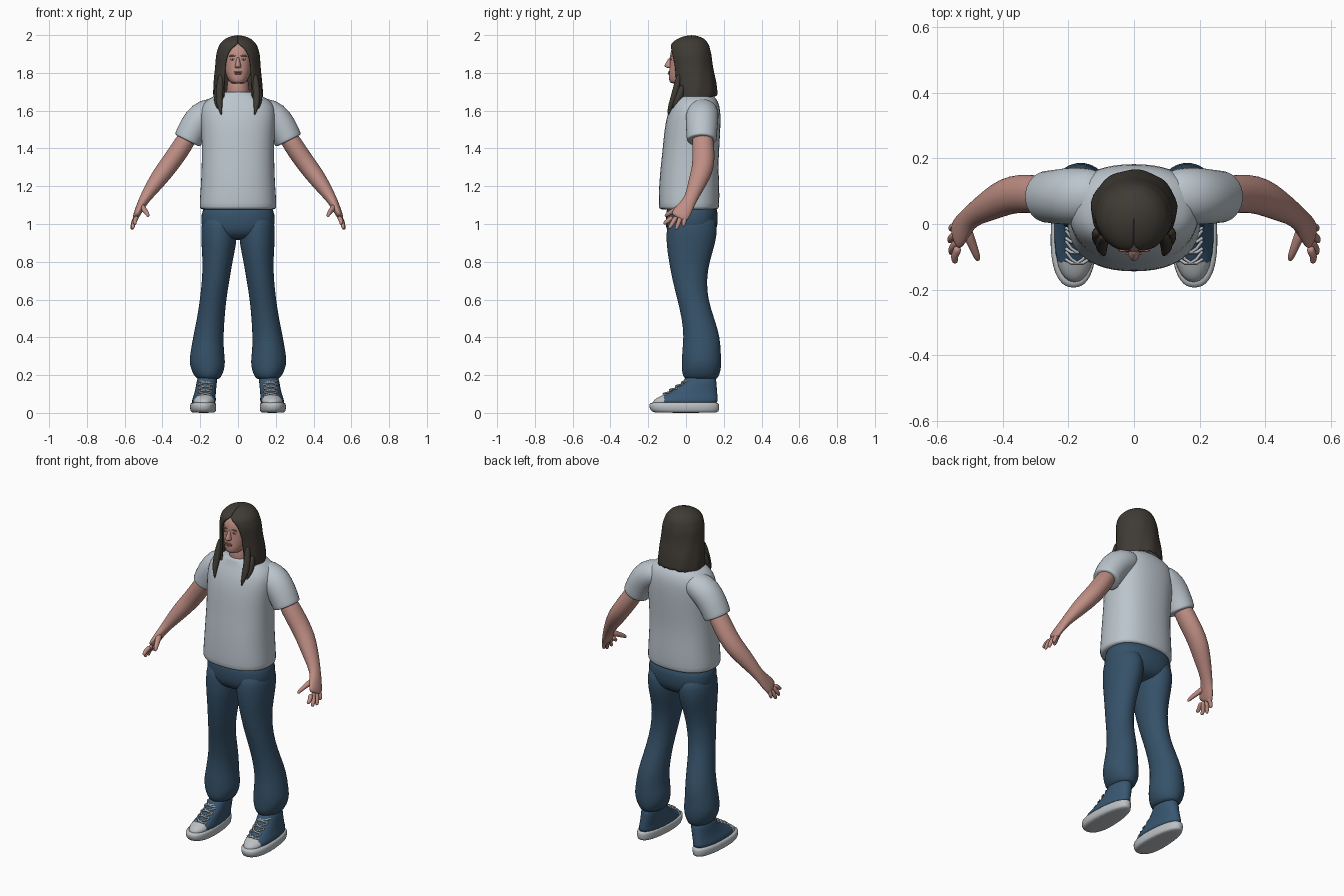
import bpy, bmesh
from math import sin, cos, pi, copysign
from mathutils import Vector, Matrix

if "Cube" in bpy.data.objects:
    bpy.data.objects.remove(bpy.data.objects["Cube"])


def material(name, r, g, b):
    m = bpy.data.materials.new(name)
    m.use_nodes = True
    m.diffuse_color = (r, g, b, 1)
    bsdf = m.node_tree.nodes["Principled BSDF"]
    bsdf.inputs["Base Color"].default_value = (r, g, b, 1)
    bsdf.inputs["Roughness"].default_value = 0.8
    return m


SKIN = material("skin", .52, .27, .23)
LIP = material("lip", .36, .14, .12)
HAIR = material("dark brown hair", .05, .043, .034)
SHIRT = material("pale grey cotton", .5, .56, .61)
DENIM = material("blue denim", .036, .083, .14)
CANVAS = material("blue canvas", .04, .095, .165)
RUBBER = material("light rubber", .5, .53, .55)
EYE = material("eye white", .5, .46, .43)


def finish(name, bm, mat, mirror=False, level=1, thickness=0):
    """Turn a bmesh into a smooth object, optionally mirrored left to right."""
    mesh = bpy.data.meshes.new(name)
    bm.to_mesh(mesh)
    bm.free()
    mesh.materials.append(mat)
    mesh.shade_smooth()
    ob = bpy.data.objects.new(name, mesh)
    bpy.context.collection.objects.link(ob)
    if mirror:
        ob.modifiers.new("mirror", "MIRROR").use_mirror_merge = False
    if thickness:
        solid = ob.modifiers.new("thickness", "SOLIDIFY")
        solid.thickness = thickness
        solid.offset = -1
    if level:
        sub = ob.modifiers.new("smooth", "SUBSURF")
        sub.levels = sub.render_levels = level
    return ob


def skin_rings(rings):
    """Join equal rings of points into a capped skin."""
    bm = bmesh.new()
    vs = [[bm.verts.new(p) for p in ring] for ring in rings]
    n = len(vs[0])
    for a, b in zip(vs, vs[1:]):
        for i in range(n):
            bm.faces.new((a[i], a[(i + 1) % n], b[(i + 1) % n], b[i]))
    bm.faces.new(vs[0])
    bm.faces.new(vs[-1])
    bmesh.ops.recalc_face_normals(bm, faces=bm.faces)
    return bm


def power(v, p):
    return copysign(abs(v) ** p, v)


def stack(rows, p=1, taper=0, seg=24):
    """Level oval rings, each row: z, centre x, half width, front y, back y."""
    rings = []
    for z, cx, rx, yf, yb in rows:
        ring = []
        for i in range(seg):
            a = 2 * pi * i / seg
            s, c = power(sin(a), p), power(cos(a), p)
            ring.append((cx + rx * s * (1 + taper * c),
                         (yf + yb) / 2 - (yb - yf) / 2 * c, z))
        rings.append(ring)
    return skin_rings(rings)


def tube(rows, seg=16):
    """Oval rings square to a path, each row: x, y, z, thickness, breadth."""
    pts = [Vector(r[:3]) for r in rows]
    rings = []
    for k, (pt, row) in enumerate(zip(pts, rows)):
        t = (pts[min(k + 1, len(pts) - 1)] - pts[max(k - 1, 0)]).normalized()
        u = t.cross(Vector((0, 1, 0))).normalized()
        v = u.cross(t)
        rings.append([pt + u * row[3] * cos(a) + v * row[4] * sin(a)
                      for a in (2 * pi * i / seg for i in range(seg))])
    return skin_rings(rings)


def ball(name, loc, size, mat, mirror=False):
    bm = bmesh.new()
    bmesh.ops.create_uvsphere(bm, u_segments=16, v_segments=10, radius=1,
                              matrix=Matrix.LocRotScale(Vector(loc), None, Vector(size)))
    finish(name, bm, mat, mirror, level=0)


def lookup(table, x):
    """Straight-line reading of a falling table."""
    for a, b in zip(table, table[1:]):
        if x >= b[0]:
            f = min(1, max(0, (a[0] - x) / (a[0] - b[0])))
            return [m + (n - m) * f for m, n in zip(a[1:], b[1:])]
    return list(table[-1][1:])


# Shirt body and sleeves
finish("shirt", stack([
    (1.075, 0, .185, -.125, .16), (1.08, 0, .204, -.143, .173), (1.1, 0, .206, -.147, .178),
    (1.2, 0, .198, -.144, .178), (1.3, 0, .194, -.136, .172), (1.4, 0, .192, -.124, .177),
    (1.5, 0, .197, -.116, .183), (1.58, 0, .203, -.1, .185), (1.63, 0, .193, -.08, .178),
    (1.665, 0, .158, -.062, .162), (1.688, 0, .1, -.055, .135), (1.7, 0, .077, -.05, .12),
    (1.7, 0, .066, -.04, .11)], p=.85), SHIRT)
finish("sleeve", tube([
    (.07, .09, 1.61, .05, .06), (.13, .088, 1.6, .075, .085), (.19, .085, 1.57, .087, .09),
    (.235, .083, 1.51, .081, .085), (.264, .083, 1.45, .077, .081),
    (.267, .083, 1.444, .076, .08), (.269, .083, 1.44, .066, .07)]), SHIRT, True)

# Jeans
finish("jeans_hips", stack([
    (1.12, 0, .18, -.1, .16), (1.05, 0, .197, -.109, .172), (.98, 0, .196, -.109, .168),
    (.94, 0, .17, -.09, .145), (.915, 0, .1, -.05, .1)], p=.85), DENIM)
finish("jeans_leg", stack([
    (1.06, .1, .085, -.09, .15), (.98, .1, .097, -.104, .168), (.9, .101, .094, -.106, .158),
    (.8, .108, .079, -.091, .124), (.7, .118, .073, -.072, .109), (.6, .132, .07, -.046, .117),
    (.5, .144, .073, -.022, .15), (.4, .158, .081, -.012, .182), (.32, .163, .089, -.022, .184),
    (.27, .163, .097, -.022, .189), (.22, .16, .086, -.024, .184), (.19, .158, .068, -.014, .172),
    (.175, .157, .055, 0, .16)]), DENIM, True)

# Shoes: rubber sole, canvas upper with rubber toe cap, laces
finish("shoe_sole", stack([
    (0, .182, .058, -.165, .165), (.006, .184, .066, -.185, .174), (.03, .185, .07, -.197, .178),
    (.052, .184, .068, -.195, .176), (.056, .182, .06, -.18, .168)], p=.85, taper=.14),
    RUBBER, True)
upper = stack([
    (.04, .182, .065, -.188, .168), (.07, .18, .063, -.172, .17), (.085, .178, .06, -.145, .168),
    (.1, .175, .057, -.112, .167), (.13, .17, .055, -.06, .164), (.16, .166, .054, -.015, .162),
    (.21, .16, .052, .002, .158)], p=.9, taper=.1)
TOE = -.118
bmesh.ops.bisect_plane(upper, geom=upper.verts[:] + upper.edges[:] + upper.faces[:],
                       plane_co=(0, TOE, 0), plane_no=(0, 1, 0))
for f in upper.faces:
    f.material_index = int(f.calc_center_median().y < TOE)
finish("shoe_upper", upper, CANVAS, True).data.materials.append(RUBBER)

curve = bpy.data.curves.new("laces", "CURVE")
curve.dimensions = "3D"
curve.bevel_depth = .005
curve.bevel_resolution = 1
curve.materials.append(RUBBER)
for side in (-1, 1):
    for k in range(4):
        z = .096 + .02 * k
        y = -.11 + (z - .1) * 1.6
        for d in (-1, 1):
            s = curve.splines.new("POLY")
            s.points.add(4)
            for i, pt in enumerate(s.points):
                w = (i - 2) / 2
                pt.co = (side * .173 + d * .036 * w, y + .024 * w * w + .012 * w - .002,
                         z + .006 + .008 * w, 1)
bpy.context.collection.objects.link(bpy.data.objects.new("shoe_laces", curve))

# Arms, fingers and thumb
finish("arm", tube([
    (.23, .086, 1.52, .045, .05), (.29, .09, 1.42, .054, .06), (.345, .094, 1.34, .052, .06),
    (.39, .085, 1.28, .051, .058), (.435, .06, 1.22, .045, .05), (.48, .035, 1.155, .033, .038),
    (.505, .015, 1.115, .026, .036), (.522, -.008, 1.08, .022, .046),
    (.538, -.032, 1.045, .018, .05), (.545, -.042, 1.03, .012, .042)]), SKIN, True)
tips = ((.546, -.118, 1.0), (.558, -.09, .975), (.562, -.053, .97), (.558, -.015, .987))
for name, tip, y in zip(("index", "middle", "ring", "little"), tips, (-.07, -.05, -.026, -.004)):
    root, tip = Vector((.537, y, 1.045 + y * .1)), Vector(tip)
    rows = [(*root.lerp(tip, f), r, r) for f, r in
            ((0, .012), (.3, .0135), (.6, .012), (.9, .0105), (1, .006))]
    rows[2] = (rows[2][0] + .006, *rows[2][1:])
    finish(name + "_finger", tube(rows, 10), SKIN, True)
finish("thumb", tube([
    (.512, -.01, 1.1, .016, .018), (.5, -.045, 1.08, .016, .018), (.488, -.075, 1.065, .013, .014),
    (.478, -.1, 1.05, .011, .012), (.475, -.112, 1.04, .006, .006)], 10), SKIN, True)

# Head and neck
finish("neck", stack([(1.62, 0, .07, -.035, .12), (1.7, 0, .06, -.042, .1),
                      (1.8, 0, .056, -.04, .09)]), SKIN)
finish("head", stack([
    (1.742, 0, .03, -.075, .02), (1.752, 0, .045, -.09, .045), (1.785, 0, .063, -.092, .08),
    (1.83, 0, .074, -.088, .11), (1.88, 0, .078, -.085, .12), (1.93, 0, .073, -.081, .112),
    (1.965, 0, .05, -.05, .09)], p=.9), SKIN)
finish("nose", stack([
    (1.885, 0, .008, -.09, -.06), (1.86, 0, .011, -.103, -.06), (1.84, 0, .017, -.117, -.06),
    (1.83, 0, .019, -.112, -.06), (1.825, 0, .012, -.095, -.06)], seg=12), SKIN)
ball("eye", (.03, -.08, 1.872), (.011, .004, .0055), EYE, True)
ball("iris", (.03, -.083, 1.872), (.005, .0025, .005), HAIR, True)
ball("eyebrow", (.031, -.081, 1.89), (.018, .004, .004), LIP, True)
ball("upper_lip", (0, -.09, 1.804), (.025, .006, .004), LIP)
ball("lower_lip", (0, -.091, 1.796), (.02, .006, .005), LIP)

# Long hair: an open shell parted around the face; columns run front, round the back, to front
SHAPE = ((2, 0, .03, .03), (1.995, .035, -.01, .065), (1.98, .072, -.05, .1),
         (1.95, .1, -.087, .122), (1.9, .116, -.09, .135), (1.83, .121, -.082, .143),
         (1.75, .129, -.078, .16), (1.68, .133, -.078, .168), (1.57, .115, -.085, .155))
PARTING = ((2, 0), (1.955, 0), (1.94, .28), (1.9, .5), (1.84, .62), (1.7, .62), (1.57, .72))
ROWS, COLS = 18, 36
bm = bmesh.new()
grid = []
for i in range(ROWS + 1):
    t = (i / ROWS) ** 1.5
    line = []
    for j in range(COLS + 1):
        turn = j / COLS
        low = 1.65 - .03 * cos(2 * pi * turn) + .006 * sin(j * 2.3)
        z = 2 + (low - 2) * t
        rx, yf, yb = lookup(SHAPE, z)
        gap = lookup(PARTING, z)[0]
        a = gap + (2 * pi - 2 * gap) * turn
        wave = 1 + .018 * t * sin(9 * a + 6 * t)
        line.append(bm.verts.new((rx * sin(a) * wave,
                                  (yf + yb) / 2 - (yb - yf) / 2 * cos(a) * wave, z)))
    grid.append(line)
for a, b in zip(grid, grid[1:]):
    for j in range(COLS):
        bm.faces.new((a[j], b[j], b[j + 1], a[j + 1]))
bmesh.ops.remove_doubles(bm, verts=bm.verts, dist=.0001)
finish("hair", bm, HAIR, thickness=.014)
finish("hair_front_lock", tube([
    (.09, -.035, 1.8, .012, .012), (.097, -.05, 1.72, .022, .02), (.1, -.07, 1.65, .02, .018),
    (.094, -.088, 1.61, .011, .012), (.088, -.094, 1.575, .003, .003)], 10), HAIR, True)
finish("hair_side_lock", tube([
    (.11, -.02, 1.74, .012, .014), (.115, -.03, 1.68, .018, .022),
    (.112, -.055, 1.64, .014, .016), (.105, -.07, 1.605, .003, .003)], 10), HAIR, True)
